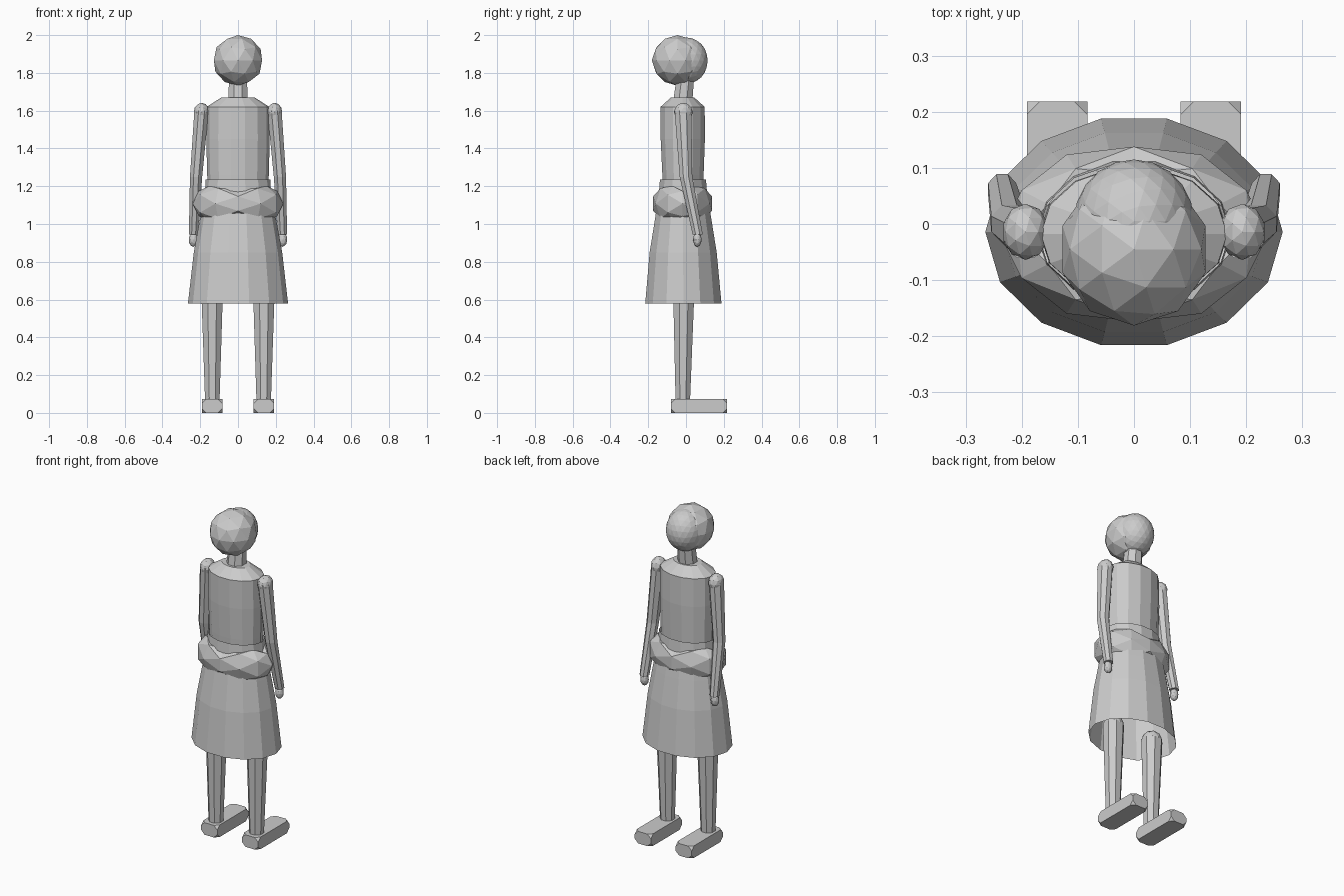
import bpy, bmesh
from math import cos, sin, pi
from mathutils import Vector

if "Cube" in bpy.data.objects:
    bpy.data.objects.remove(bpy.data.objects["Cube"])


def finish(name, bm):
    bmesh.ops.recalc_face_normals(bm, faces=bm.faces)
    me = bpy.data.meshes.new(name)
    bm.to_mesh(me)
    bm.free()
    ob = bpy.data.objects.new(name, me)
    bpy.context.collection.objects.link(ob)
    return ob


def loft(name, rings, sides, caps=(True, True), turn=0.0):
    """Join horizontal elliptical rings given as (x, y, z, rx, ry)."""
    bm = bmesh.new()
    loops = []
    for x, y, z, rx, ry in rings:
        angles = [2 * pi * i / sides + turn for i in range(sides)]
        loops.append([bm.verts.new((x + rx * cos(a), y + ry * sin(a), z)) for a in angles])
    for a, b in zip(loops, loops[1:]):
        for i in range(sides):
            j = (i + 1) % sides
            bm.faces.new((a[i], a[j], b[j], b[i]))
    if caps[0]:
        bm.faces.new(loops[0][::-1])
    if caps[1]:
        bm.faces.new(loops[-1])
    # keep open shells facing outward
    return finish(name, bm)


def ball(name, centre, radii, detail):
    bm = bmesh.new()
    bmesh.ops.create_icosphere(bm, subdivisions=detail, radius=1)
    for v in bm.verts:
        v.co = Vector(c + r * p for c, r, p in zip(centre, radii, v.co))
    return finish(name, bm)


# Head: coarse hair ball behind a finer face ball
ball("hair", (0, -0.045, 1.866), (0.134, 0.136, 0.134), 2)
ball("face", (0, 0.005, 1.865), (0.107, 0.110, 0.122), 3)
loft("neck", [(0, -0.018, 1.64, 0.057, 0.055), (0, -0.002, 1.79, 0.05, 0.05)], 8, turn=pi / 8)

# Bodice with sloping shoulders
loft("bodice", [(0, -0.015, 1.18, 0.160, 0.108), (0, -0.016, 1.26, 0.163, 0.112),
                (0, -0.017, 1.45, 0.168, 0.120), (0, -0.018, 1.62, 0.166, 0.120),
                (0, -0.018, 1.67, 0.088, 0.063)], 14)

# Flared skirt, open at the hem
loft("skirt", [(0, -0.014, 0.58, 0.265, 0.207), (0, -0.015, 0.85, 0.234, 0.182),
               (0, -0.015, 1.02, 0.203, 0.154), (0, -0.016, 1.15, 0.176, 0.132),
               (0, -0.016, 1.235, 0.171, 0.125)], 14, caps=(False, False))

# Lumpy sash: irregular low-poly ring around the hips
bm = bmesh.new()
major, minor = 12, 6
grid = []
for i in range(major):
    a = 2 * pi * i / major
    lump = 1 + 0.13 * cos(4 * a + pi)
    ring = []
    for j in range(minor):
        b = 2 * pi * (j + 0.5 * (i % 2)) / minor
        r = 0.064 * cos(b)
        ring.append(bm.verts.new(((0.176 + r) * cos(a), -0.018 + (0.106 + 0.9 * r) * sin(a),
                                  1.108 + 0.088 * lump * sin(b))))
    grid.append(ring)
for i in range(major):
    p, q = grid[i], grid[(i + 1) % major]
    shift = 1 if i == major else 0
    for j in range(minor):
        k = (j + 1) % minor
        if i % 2 == 0:
            bm.faces.new((p[j], p[k], q[j]))
            bm.faces.new((p[k], q[k], q[j]))
        else:
            bm.faces.new((p[j], p[k], q[k]))
            bm.faces.new((p[j], q[k], q[j]))
finish("sash", bm)

for s, side in ((-1, "left"), (1, "right")):
    # Arm: shoulder ball, bent tapering sleeve, small hand
    ball(f"{side}_shoulder", (s * 0.193, -0.014, 1.592), (0.042, 0.050, 0.050), 2)
    loft(f"{side}_arm", [(s * 0.193, -0.016, 1.60, 0.041, 0.048),
                         (s * 0.222, 0.0, 1.25, 0.035, 0.036),
                         (s * 0.235, 0.062, 0.945, 0.027, 0.029)], 8, turn=pi / 8)
    ball(f"{side}_hand", (s * 0.236, 0.06, 0.917), (0.025, 0.023, 0.038), 2)

    # Lower leg with a rounded top under the skirt
    loft(f"{side}_leg", [(s * 0.136, -0.017, 0.05, 0.041, 0.041),
                         (s * 0.137, -0.012, 0.62, 0.061, 0.060)], 8, turn=pi / 8)
    ball(f"{side}_knee", (s * 0.137, -0.012, 0.62), (0.058, 0.058, 0.058), 2)

    # Foot: long block with clipped corners
    bm = bmesh.new()
    bmesh.ops.create_cube(bm, size=1)
    for v in bm.verts:
        v.co = (s * 0.137 + v.co.x * 0.108, 0.069 + v.co.y * 0.298, 0.0365 + v.co.z * 0.073)
    bmesh.ops.bevel(bm, geom=bm.verts[:], offset=0.023, segments=1, affect='VERTICES')
    finish(f"{side}_foot", bm)
